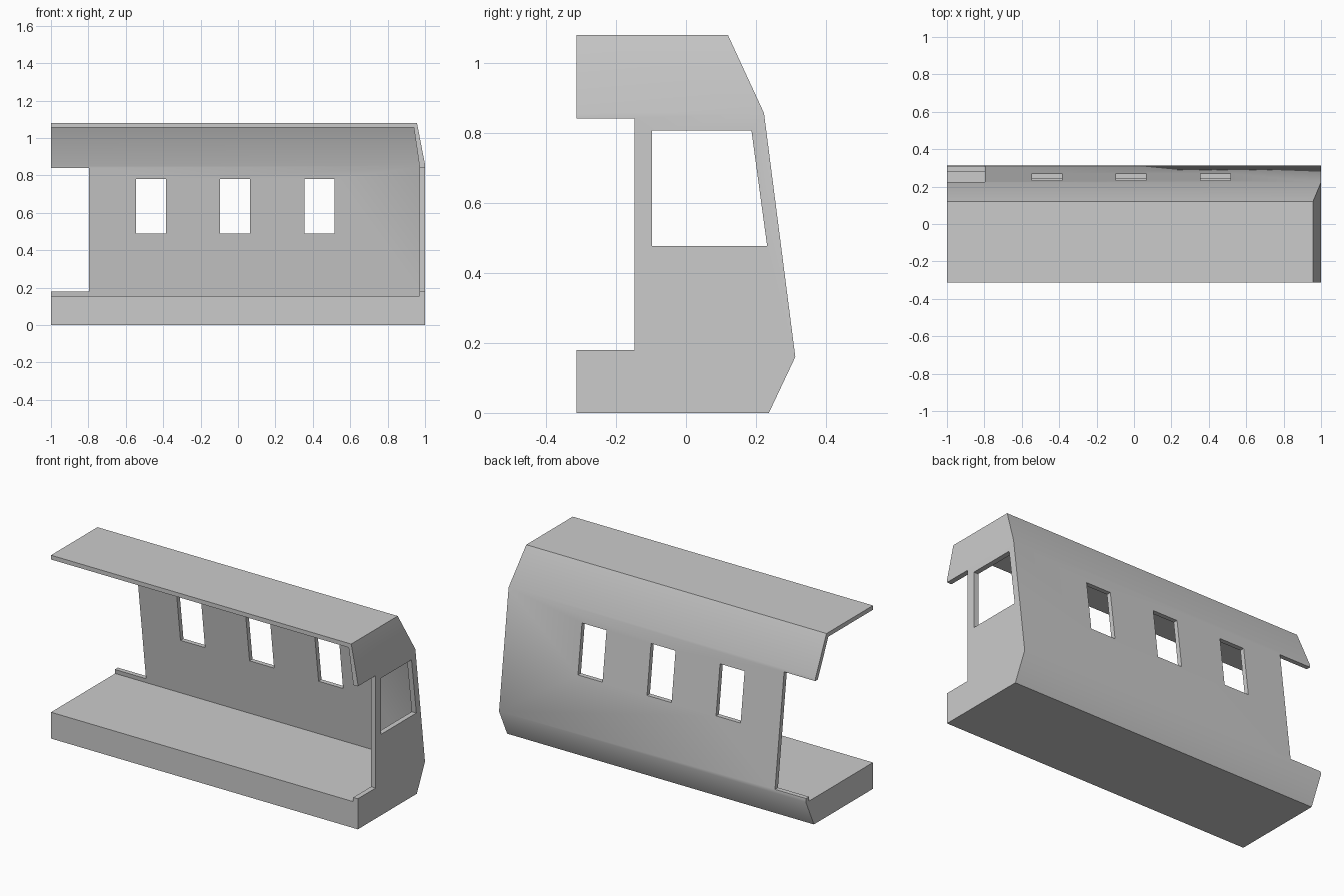
import bpy, bmesh, math

if "Cube" in bpy.data.objects:
    bpy.data.objects.remove(bpy.data.objects["Cube"])


def hull(name, points):
    """Convex solid around a handful of points, with clean flat faces."""
    bm = bmesh.new()
    for p in points:
        bm.verts.new(p)
    bmesh.ops.convex_hull(bm, input=bm.verts)
    bmesh.ops.dissolve_limit(bm, angle_limit=math.radians(1), verts=bm.verts, edges=bm.edges)
    bmesh.ops.recalc_face_normals(bm, faces=bm.faces)
    mesh = bpy.data.meshes.new(name)
    bm.to_mesh(mesh)
    bm.free()
    obj = bpy.data.objects.new(name, mesh)
    bpy.context.collection.objects.link(obj)
    return obj


def prism(name, x0, x1, section):
    return hull(name, [(x, y, z) for x in (x0, x1) for y, z in section])


def box(name, x0, x1, y0, y1, z0, z1):
    return prism(name, x0, x1, [(y0, z0), (y1, z0), (y1, z1), (y0, z1)])


def car_solid(name, x_left, section, x_end, x_top):
    """Car section run along x; the end leans back above the shoulder."""
    top = max(z for y, z in section)
    return hull(name, [(x_left, y, z) for y, z in section] +
                [(x_top if z == top else x_end, y, z) for y, z in section])


# Body shell, with one spare section point where the end face bends
car_body = car_solid("car_body", -1, [
    (-0.3125, 0), (0.237, 0), (0.3125, 0.16), (0.223, 0.857),
    (0.12, 1.08), (-0.3125, 1.08), (-0.3125, 0.857)], 1.0, 0.957)

# Interior space, open at the front and at the left end
cutters = [car_solid("interior_cutter", -1.2, [
    (-0.5, 0.155), (0.285, 0.155), (0.197, 0.85),
    (0.103, 1.055), (-0.5, 1.055), (-0.5, 0.85)], 0.97, 0.94)]

# Doorways in the side wall and the end wall
cutters.append(box("side_door_cutter", -1.2, -0.797, 0.12, 0.5, 0.18, 0.84))
cutters.append(box("end_door_cutter", 0.9, 1.1, -0.5, -0.147, 0.18, 0.842))

# Side windows
for x in (-0.465, -0.015, 0.435):
    cutters.append(box("window_cutter", x - 0.08, x + 0.08, 0.12, 0.5, 0.488, 0.78))

# End window follows the lean of the side wall
cutters.append(prism("end_window_cutter", 0.9, 1.1, [
    (-0.097, 0.477), (0.232, 0.477), (0.187, 0.808), (-0.097, 0.808)]))

bpy.context.view_layer.objects.active = car_body
car_body.select_set(True)
for cutter in cutters:
    cutter.hide_render = True
    mod = car_body.modifiers.new("cut", "BOOLEAN")
    mod.operation = "DIFFERENCE"
    mod.solver = "EXACT"
    mod.object = cutter
    bpy.ops.object.modifier_apply(modifier=mod.name)
    bpy.data.objects.remove(cutter)

# Soft shading over the shallow body bends
bpy.ops.object.shade_smooth_by_angle(angle=math.radians(40))
